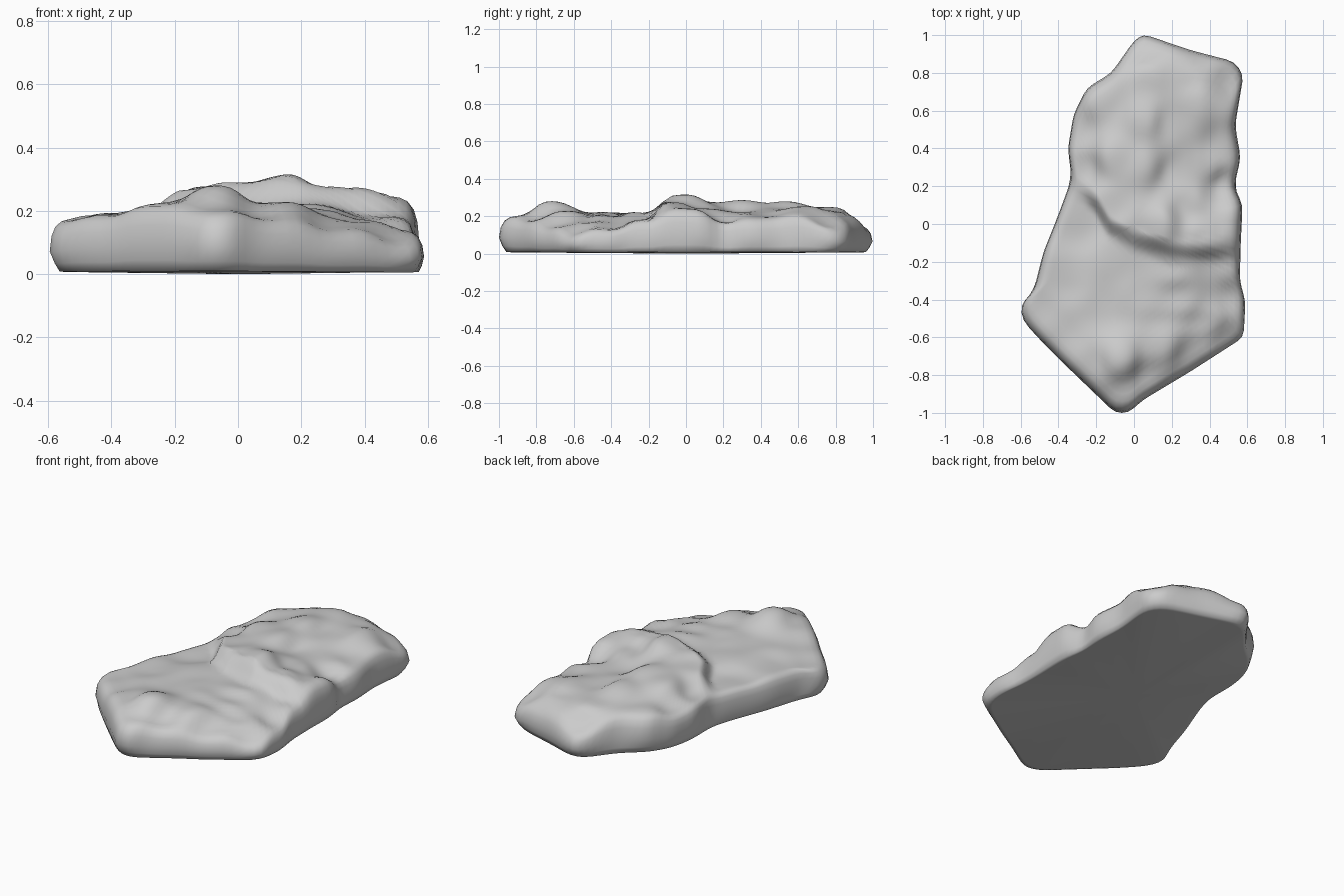
import bpy, bmesh, math
from mathutils import Vector, noise

if "Cube" in bpy.data.objects:
    bpy.data.objects.remove(bpy.data.objects["Cube"])

# Plan outline of the slab, counterclockwise
OUTLINE = [(-.1, -1.0), (-.03, -1.0), (.05, -.93), (.3, -.78), (.58, -.6), (.59, -.41), (.56, -.3), (.565, -.1),
           (.575, .1), (.53, .2), (.565, .35), (.535, .52), (.58, .79), (.53, .86), (.3, .92), (.05, 1.005),
           (.0, .97), (-.12, .8), (-.25, .72), (-.32, .58), (-.35, .4), (-.33, .24), (-.4, .05),
           (-.48, -.15), (-.53, -.35), (-.6, -.43), (-.59, -.51), (-.5, -.61), (-.35, -.76)]

# Surface heights (x, y, z) of the lower front slab and the raised rear slab
FRONT = [(-.56, -.46, .17), (-.42, -.6, .19), (-.25, -.75, .22), (-.07, -.72, .285), (-.07, -.93, .2),
         (.08, -.82, .18), (.15, -.65, .23), (.3, -.72, .14), (.52, -.6, .105), (.4, -.5, .17),
         (.54, -.4, .13), (.25, -.4, .2), (0, -.4, .22), (-.2, -.45, .21), (-.4, -.3, .19),
         (-.3, 0, .18), (-.1, -.2, .215), (.2, -.25, .225), (.5, -.22, .18)]
REAR = [(-.28, .3, .19), (-.12, .1, .27), (0, -.02, .29), (.13, 0, .315), (.35, -.08, .28),
        (.53, 0, .235), (.3, .1, .235), (.48, .22, .16), (.4, .3, .22), (.52, .4, .18), (.22, .28, .22),
        (.05, .3, .285), (-.1, .35, .28), (-.3, .5, .18), (.06, .55, .28), (.2, .55, .235),
        (.33, .65, .255), (-.15, .65, .23), (.08, .8, .25), (.3, .8, .23), (.53, .8, .15),
        (.05, .94, .15), (.35, .88, .18)]
STEP = [(-.7, .34), (-.33, .24), (-.2, .1), (-.13, -.02), (0, -.09), (.2, -.15), (.45, -.15), (.7, -.12)]


def blend_heights(points, x, y):
    total = weight = 0
    for px, py, pz in points:
        w = 1 / ((x - px) ** 2 + (y - py) ** 2 + .003) ** 1.7
        total += w * pz
        weight += w
    return total / weight


def step_line(x):
    for (x0, y0), (x1, y1) in zip(STEP, STEP[1:]):
        if x <= x1:
            return y0 + (y1 - y0) * (x - x0) / (x1 - x0)
    return STEP[-1][1]


def height(x, y):
    t = min(1, max(0, (y - step_line(x) + .06) / .12))
    t = t * t * (3 - 2 * t)
    z = blend_heights(FRONT, x, y) * (1 - t) + blend_heights(REAR, x, y) * t
    # Long creases running across the right half, plus small dents
    rough = min(1, max(.15, (x + .1) / .4))
    grain = Vector((x * 3, y * 10, 0)) if t < 1 else Vector((x * 9, y * 3, 4))
    crease = noise.noise(grain) * (1 - abs(2 * t - 1) if 0 < t < .5 else 1)
    return z + .014 * rough * crease + .006 * noise.noise(Vector((x * 6, y * 6, 9)))


def resample(points, spacing):
    out = []
    for i, p in enumerate(points):
        a, b = Vector(p), Vector(points[(i + 1) % len(points)])
        n = max(1, round((b - a).length / spacing))
        out += [a.lerp(b, k / n) for k in range(n)]
    return out


def smooth(points, times):
    for _ in range(times):
        points = [(points[i - 1] + 2 * p + points[(i + 1) % len(points)]) / 4
                  for i, p in enumerate(points)]
    return points


# Rings: underside, side wall, rounded shoulder, then the top surface
rim = smooth(resample(OUTLINE, .04), 1)
base_rim = smooth(rim, 8)
count = len(rim)
SIDE = [(.955, 0), (.98, .05), (.993, .2), (1, .42), (.99, .7), (.97, .87), (.94, .96), (.9, .99)]
rings = SIDE + [(.86 * (1 - k / 25), 1) for k in range(25)]

bm = bmesh.new()
grid = []
for scale, level in rings:
    row = []
    for p, b in zip(rim, base_rim):
        # The wall eases from a smoothed base outline to the full outline
        x, y = b.lerp(p, min(1, level / .42)) * scale
        q = p * min(scale, .96)
        z = level * height(q.x, q.y) if level else .007
        row.append(bm.verts.new((x, y, z)))
    grid.append(row)
for lower, upper in zip(grid, grid[1:]):
    for i in range(count):
        j = (i + 1) % count
        bm.faces.new((lower[i], lower[j], upper[j], upper[i]))
centre = bm.verts.new((0, 0, height(0, 0)))
base = bm.verts.new((0, 0, 0))
for i in range(count):
    j = (i + 1) % count
    bm.faces.new((grid[-1][i], grid[-1][j], centre))
    bm.faces.new((grid[0][j], grid[0][i], base))
bmesh.ops.recalc_face_normals(bm, faces=bm.faces)

mesh = bpy.data.meshes.new("rock_slab")
bm.to_mesh(mesh)
bm.free()
rock = bpy.data.objects.new("rock_slab", mesh)
bpy.context.collection.objects.link(rock)
bpy.context.view_layer.objects.active = rock
rock.select_set(True)
bpy.ops.object.shade_smooth_by_angle(angle=math.radians(75))
